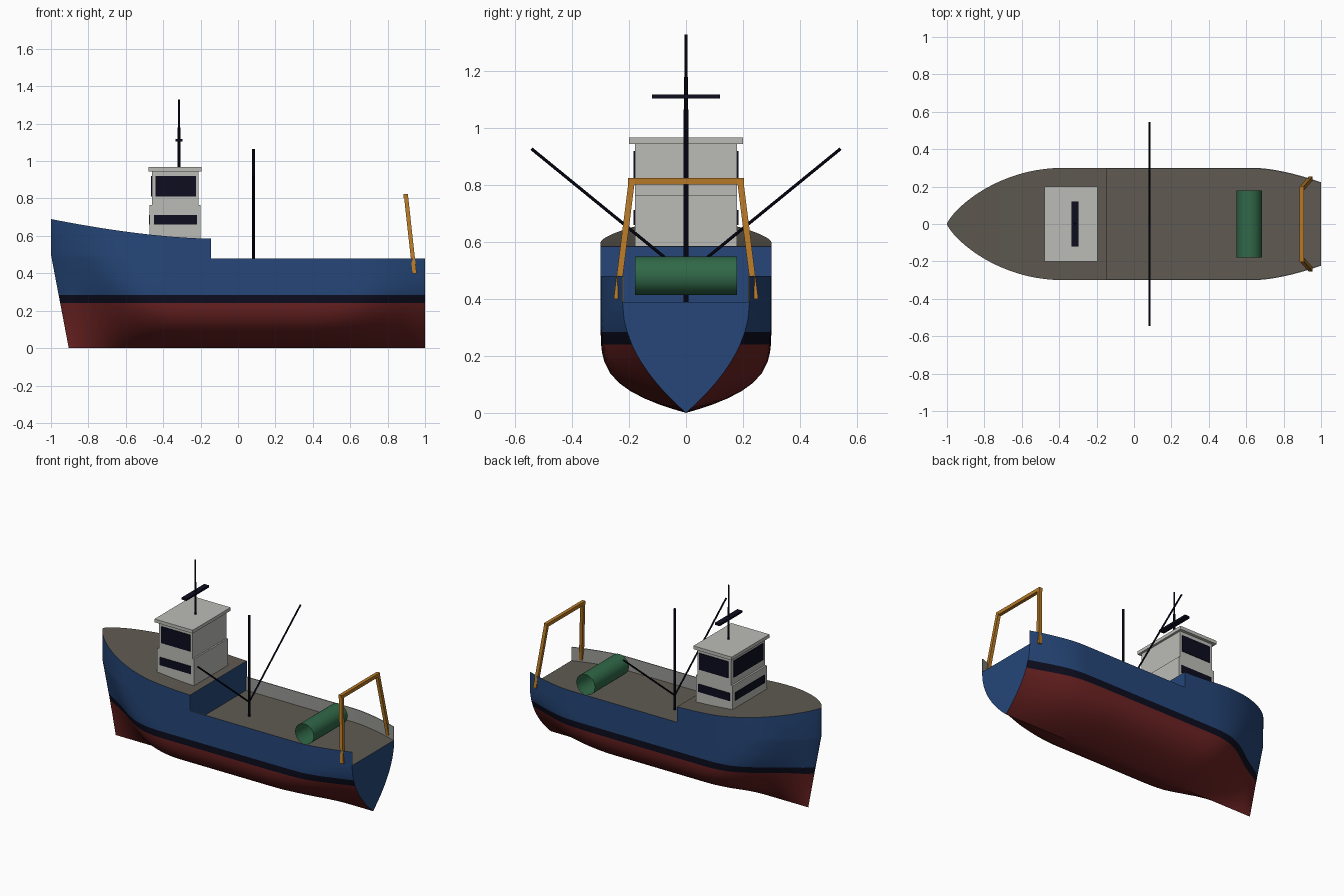
import bpy, bmesh, math
from mathutils import Vector

if "Cube" in bpy.data.objects:
    bpy.data.objects.remove(bpy.data.objects["Cube"])


def material(name, rgb):
    m = bpy.data.materials.new(name)
    m.diffuse_color = (*rgb, 1)
    m.use_nodes = True
    m.node_tree.nodes["Principled BSDF"].inputs["Base Color"].default_value = m.diffuse_color
    return m


BLUE = material("hull blue", (0.019, 0.062, 0.19))
RED = material("bottom red", (0.15, 0.016, 0.016))
DARK = material("dark navy", (0.004, 0.004, 0.014))
DECK = material("deck brown grey", (0.115, 0.102, 0.084))
WHITE = material("house off white", (0.50, 0.50, 0.47))
GREY = material("bulwark grey", (0.32, 0.32, 0.30))
GREEN = material("drum green", (0.030, 0.14, 0.065))
ORANGE = material("gantry orange", (0.47, 0.19, 0.02))

BREAK, AFT_DECK, RAIL = -0.145, 0.39, 0.48


def finish(name, bm, mats, smooth=False):
    me = bpy.data.meshes.new(name)
    bm.to_mesh(me)
    bm.free()
    ob = bpy.data.objects.new(name, me)
    bpy.context.collection.objects.link(ob)
    for m in mats:
        me.materials.append(m)
    if smooth:
        bpy.ops.object.select_all(action='DESELECT')
        ob.select_set(True)
        bpy.context.view_layer.objects.active = ob
        bpy.ops.object.shade_smooth_by_angle(angle=math.radians(35))
    return ob


def grid(bm, rows):
    vs = [[bm.verts.new(p) for p in r] for r in rows]
    for a, b in zip(vs, vs[1:]):
        for j in range(len(a) - 1):
            bm.faces.new((a[j], a[j + 1], b[j + 1], b[j]))
    return vs


def weld(bm):
    bmesh.ops.remove_doubles(bm, verts=bm.verts, dist=1e-5)


def box(name, lo, hi, mat):
    bm = bmesh.new()
    bmesh.ops.create_cube(bm, size=1)
    for v in bm.verts:
        v.co = Vector([lo[k] + (v.co[k] + 0.5) * (hi[k] - lo[k]) for k in range(3)])
    return finish(name, bm, [mat])


def rod(name, a, b, r, mat, sides=10, caps=True):
    a, b = Vector(a), Vector(b)
    bm = bmesh.new()
    bmesh.ops.create_cone(bm, cap_ends=caps, segments=sides, radius1=r, radius2=r,
                          depth=(b - a).length)
    rot = (b - a).to_track_quat('Z', 'Y')
    for v in bm.verts:
        v.co = rot @ v.co + (a + b) / 2
    return finish(name, bm, [mat], sides > 4)


# Hull lines: plan width, section fullness, raked stem and sheer
def clamp(t):
    return max(0.0, min(1.0, t))


def half_width(x, z):
    bow, stern = clamp((-0.38 - x) / 0.62), clamp((x - 0.65) / 0.35)
    w = 0.3 * max(0, 1 - bow ** 2) ** 0.78 - 0.077 * stern ** 1.6
    b, s = clamp((-0.3 - x) / 0.6), clamp((x - 0.4) / 0.6)
    b, s = b * b * (3 - 2 * b), s * s * (3 - 2 * s)
    p = 4 - 2.6 * b - 2 * s
    full = 0.33 + 0.22 * b + 0.06 * s
    return w * (1 - (1 - clamp(z / full)) ** p)


def point(x, z, side, inset=0.0):
    rake = 0.095 * (1 - clamp(z / 0.5)) * clamp((-0.38 - x) / 0.62) ** 2
    return (x + rake, side * max(0, half_width(x, z) - inset), z)


def sheer(x):
    return 0.585 + 0.105 * clamp((BREAK - x) / (1 + BREAK)) ** 1.62


def ring(x, levels):
    return [point(x, z, -1) for z in reversed(levels)] + [point(x, z, 1) for z in levels[1:]]


LEVELS = [0, 0.015, 0.03, 0.05, 0.075, 0.105, 0.14, 0.18, 0.21, 0.24, 0.285, 0.33, 0.39, 0.48]
fore = [-1 + (1 + BREAK) * (i / 28) ** 1.7 for i in range(29)]
aft = [BREAK + (1 - BREAK) * i / 28 for i in range(29)]

# Hull skin with painted bottom, waterline band and transom
bm = bmesh.new()
grid(bm, [ring(x, LEVELS + [0.5, sheer(x)]) for x in fore])
grid(bm, [ring(x, LEVELS) for x in aft])
for f in bm.faces:
    z = f.calc_center_bounds().z
    f.material_index = 1 if z < 0.24 else 2 if z < 0.285 else 0
weld(bm)
bm.faces.new([bm.verts.new(p) for p in ring(1.0, LEVELS[:-1])])
finish("hull", bm, [BLUE, RED, DARK], True)

# Decks
bm = bmesh.new()
grid(bm, [[point(x, sheer(x), 1), point(x, sheer(x), -1)] for x in fore])
weld(bm)
finish("foredeck", bm, [DECK], True)
bm = bmesh.new()
grid(bm, [[point(x, AFT_DECK, 1), point(x, AFT_DECK, -1)] for x in aft])
finish("aft_deck", bm, [DECK])

# Step between the decks
bm = bmesh.new()
bm.faces.new([bm.verts.new((BREAK, y, z)) for y, z in
              ((-0.3, AFT_DECK), (0.3, AFT_DECK), (0.3, sheer(BREAK)), (-0.3, sheer(BREAK)))])
finish("deck_step", bm, [BLUE])

# Inner bulwarks
for side, name in ((-1, "bulwark_front"), (1, "bulwark_back")):
    bm = bmesh.new()
    rows = []
    for x in aft:
        r = [point(x, AFT_DECK, side, 0.006), point(x, RAIL, side, 0.006), point(x, RAIL, side)]
        rows.append(r if side < 0 else r[::-1])
    grid(bm, rows)
    finish(name, bm, [GREY], True)

# Wheelhouse
box("house_lower", (-0.472, -0.18, 0.575), (-0.2, 0.18, 0.765), WHITE)
box("house_upper", (-0.46, -0.18, 0.765), (-0.21, 0.18, 0.945), WHITE)
box("house_roof", (-0.478, -0.2, 0.945), (-0.195, 0.2, 0.967), WHITE)

# Windows on both sides and towards the bow
for tag, x0, x1, z0, z1, wall in (("upper", -0.44, -0.225, 0.81, 0.92, -0.46),
                                  ("lower", -0.45, -0.22, 0.66, 0.712, -0.472)):
    for side, s in (("front", -1), ("back", 1)):
        ya, yb = sorted((s * 0.179, s * 0.185))
        box(f"{tag}_window_{side}", (x0, ya, z0), (x1, yb, z1), DARK)
    box(f"{tag}_window_bow", (wall - 0.005, -0.155, z0), (wall + 0.001, 0.155, z1), DARK)

# Roof mast with crossbar
rod("roof_mast_lower", (-0.315, 0, 0.96), (-0.315, 0, 1.18), 0.0075, DARK)
rod("roof_mast_upper", (-0.315, 0, 1.17), (-0.315, 0, 1.33), 0.005, DARK)
box("roof_mast_crossbar", (-0.334, -0.12, 1.105), (-0.297, 0.12, 1.118), DARK)

# Deck mast with two booms
rod("deck_mast", (0.083, 0, AFT_DECK), (0.083, 0, 1.065), 0.008, DARK)
for s, side in ((-1, "front"), (1, "back")):
    rod(f"boom_{side}", (0.083, 0, 0.485), (0.083, s * 0.543, 0.928), 0.0055, DARK)

# Net drum, an open tube
rod("net_drum", (0.617, -0.18, 0.482), (0.617, 0.18, 0.482), 0.068, GREEN, 32, False)


# Stern gantry: slanted square legs and a top bar
def beam(name, a, b, h=0.011):
    bm = bmesh.new()
    bmesh.ops.create_cube(bm, size=1)
    for v in bm.verts:
        c = Vector(a).lerp(Vector(b), v.co.z + 0.5)
        v.co = c + Vector((v.co.x * 2 * h, v.co.y * 2 * h, 0))
    return finish(name, bm, [ORANGE])


for s, side in ((-1, "front"), (1, "back")):
    beam(f"gantry_leg_{side}", (0.944, s * 0.243, 0.40), (0.8975, s * 0.19, 0.82))
box("gantry_bar", (0.886, -0.203, 0.802), (0.909, 0.203, 0.825), ORANGE)
